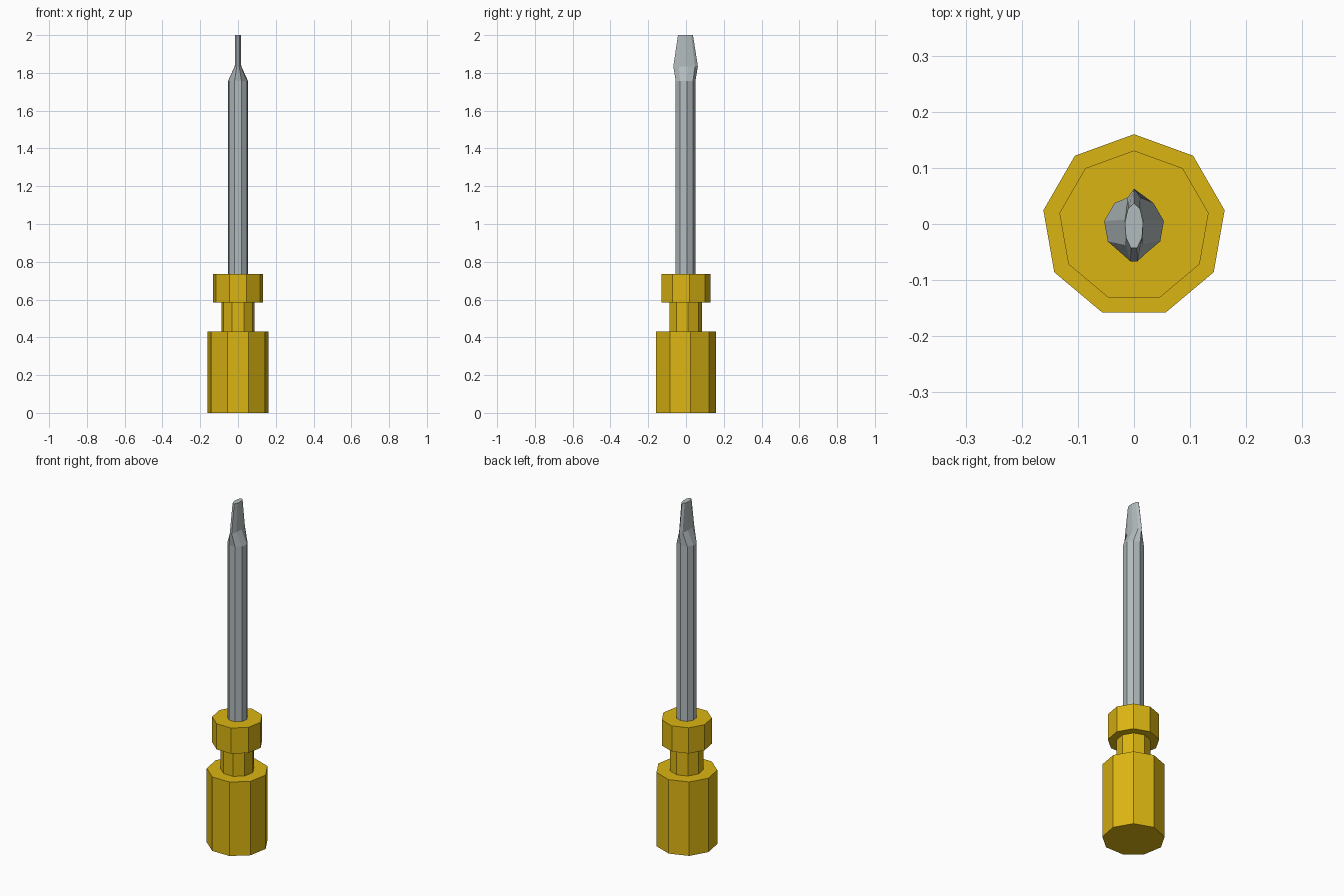
import bpy, bmesh, math

if "Cube" in bpy.data.objects:
    bpy.data.objects.remove(bpy.data.objects["Cube"])

SIDES = 9
CY = -0.004  # the nine-sided rings sit slightly off centre so the bounds are centred


def material(name, rgb):
    m = bpy.data.materials.new(name)
    m.diffuse_color = (*rgb, 1.0)
    m.use_nodes = True
    m.node_tree.nodes["Principled BSDF"].inputs["Base Color"].default_value = m.diffuse_color
    return m


def loft(name, rings, mat):
    """Stack nine-sided rings (z, radius_x, radius_y) into a closed flat-shaded part."""
    bm = bmesh.new()
    loops = []
    for z, rx, ry in rings:
        angles = [math.pi / 2 + 2 * math.pi * i / SIDES for i in range(SIDES)]
        loops.append([bm.verts.new((rx * math.cos(a), ry * math.sin(a) + CY, z)) for a in angles])
    for low, high in zip(loops, loops[1:]):
        for i in range(SIDES):
            j = (i + 1) % SIDES
            bm.faces.new((low[i], low[j], high[j], high[i]))
    bm.faces.new(loops[0][::-1])
    bm.faces.new(loops[-1])
    bmesh.ops.recalc_face_normals(bm, faces=bm.faces)
    mesh = bpy.data.meshes.new(name)
    bm.to_mesh(mesh)
    bm.free()
    mesh.materials.append(mat)
    obj = bpy.data.objects.new(name, mesh)
    bpy.context.collection.objects.link(obj)
    return obj


yellow = material("handle_yellow", (0.71, 0.46, 0.006))
steel = material("steel_grey", (0.45, 0.50, 0.51))

# Handle: grip, narrow neck and collar as one stepped profile
profile = [(0.0, 0.164), (0.432, 0.164), (0.432, 0.09),
           (0.585, 0.09), (0.585, 0.135), (0.735, 0.135)]
loft("handle", [(z, r, r) for z, r in profile], yellow)

# Blade: round shaft that flattens and flares, then narrows to the tip
loft("blade", [(0.72, 0.054, 0.054), (1.757, 0.054, 0.054),
               (1.835, 0.0175, 0.067), (2.0, 0.0165, 0.041)], steel)
